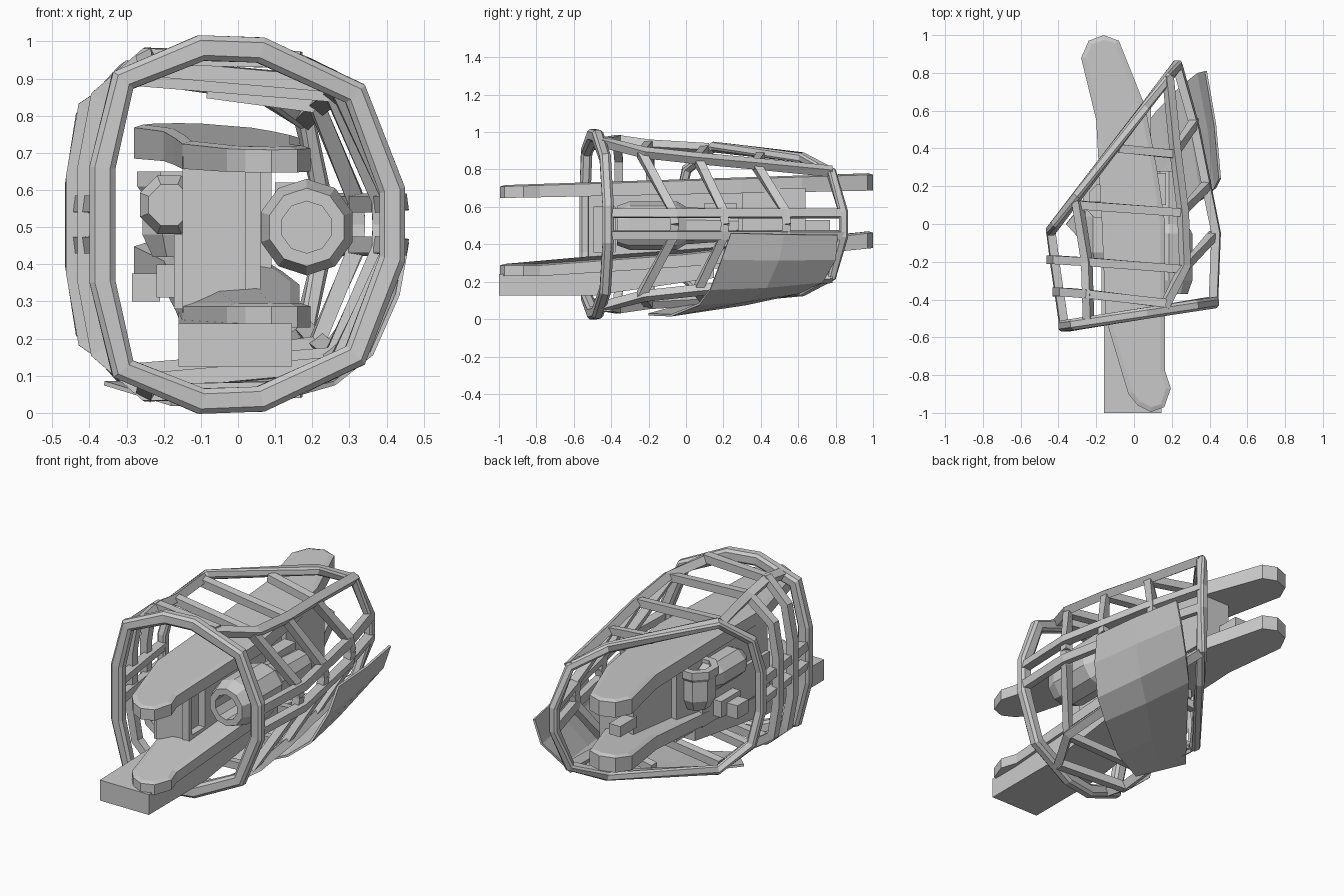
import bpy, bmesh, math
from mathutils import Vector

if "Cube" in bpy.data.objects:
    bpy.data.objects.remove(bpy.data.objects["Cube"])

ZC = 0.507  # mirror height of the cage


def make(name, verts, faces):
    me = bpy.data.meshes.new(name)
    bm = bmesh.new()
    vs = [bm.verts.new(v) for v in verts]
    for f in faces:
        bm.faces.new([vs[i] for i in f])
    bmesh.ops.recalc_face_normals(bm, faces=bm.faces)
    bm.to_mesh(me)
    bm.free()
    ob = bpy.data.objects.new(name, me)
    bpy.context.collection.objects.link(ob)
    return ob


def flip(pts):
    return [(x, y, 2 * ZC - z) for x, y, z in pts]


def bar(name, pts, w=0.045, d=0.045, closed=False):
    """Square bar along a path; d is its depth towards the cage axis."""
    P = [Vector(p) for p in pts]
    n = len(P)
    verts = []
    for i, p in enumerate(P):
        a = P[(i - 1) % n] if closed or i else p
        b = P[(i + 1) % n] if closed or i < n - 1 else p
        t = (b - a).normalized()
        o = p - Vector((0.0, p.y, ZC))
        o = (o - t * o.dot(t)).normalized()
        s = t.cross(o)
        verts += [p + o * d * u / 2 + s * w * v / 2 for u, v in ((1, 1), (1, -1), (-1, -1), (-1, 1))]
    faces = []
    for i in range(n if closed else n - 1):
        j = (i + 1) % n
        faces += [(i*4+k, i*4+(k+1) % 4, j*4+(k+1) % 4, j*4+k) for k in range(4)]
    if not closed:
        faces += [(3, 2, 1, 0), tuple(range(n*4-4, n*4))]
    return make(name, verts, faces)


def chamfer(ob, width):
    m = ob.modifiers.new("chamfer", 'BEVEL')
    m.width = width
    m.segments = 1
    m.limit_method = 'ANGLE'
    m.angle_limit = math.radians(60)


def box(name, x0, x1, y0, y1, z0, z1):
    v = [(x, y, z) for z in (z0, z1) for x, y in ((x0, y0), (x1, y0), (x1, y1), (x0, y1))]
    f = [(3, 2, 1, 0), (4, 5, 6, 7)] + [(i, (i+1) % 4, (i+1) % 4 + 4, i + 4) for i in range(4)]
    return make(name, v, f)


def turned(name, centre, axis, profile, sides=8):
    """Closed lathe: profile is (radius, height) along the given axis."""
    verts, n = [], len(profile)
    c = Vector(centre)
    for r, h in profile:
        for k in range(sides):
            a = math.tau * (k + 0.5) / sides
            u, v = r * math.cos(a), r * math.sin(a)
            verts.append(c + Vector((u, h, v) if axis == 'Y' else (u, v, h)))
    faces = [tuple(range(sides)), tuple(range((n-1)*sides, n*sides))]
    for i in range(n - 1):
        for k in range(sides):
            m = (k + 1) % sides
            faces.append((i*sides+k, i*sides+m, (i+1)*sides+m, (i+1)*sides+k))
    return make(name, verts, faces)


# Front ring, tilted in plan
half = [(-0.365, 0.66), (-0.31, 0.895), (-0.1, 0.982), (0.06, 0.977), (0.315, 0.86), (0.415, 0.6)]
ring = [(x, -0.482 + 0.159 * x, z) for x, z in half]
chamfer(bar("front_ring", ring + flip(ring)[::-1], 0.06, 0.07, True), 0.014)

# Slanted back ring
half = [(-0.44, 0.62), (-0.41, 0.8), (-0.3, 0.92), (0.06, 0.865), (0.18, 0.785), (0.23, 0.57)]
ring = [(x, 0.855 - (0.24 - x) * 1.31, z) for x, z in half]
chamfer(bar("back_ring", ring + flip(ring)[::-1], 0.05, 0.05, True), 0.01)

# Rails and hoops, each repeated below the middle height
paths = {
    "right_rail": [(0.23, 0.84, 0.565), (0.325, 0.5, 0.565), (0.435, -0.05, 0.565), (0.42, -0.42, 0.565)],
    "left_rail": [(-0.44, -0.04, 0.56), (-0.42, -0.2, 0.56), (-0.37, -0.54, 0.56)],
    "upper_left_rail": [(-0.3, 0.12, 0.91), (-0.25, -0.2, 0.93), (-0.245, -0.37, 0.955), (-0.24, -0.52, 0.93)],
    "upper_right_rail": [(0.18, 0.78, 0.79), (0.22, 0.38, 0.83), (0.26, 0.06, 0.86),
                         (0.27, -0.22, 0.89), (0.16, -0.44, 0.945)],
    "first_hoop": [(-0.41, -0.36, ZC), (-0.41, -0.36, 0.66), (-0.375, -0.36, 0.85),
                   (-0.25, -0.37, 0.96), (0.17, -0.42, 0.95)],
    "second_hoop": [(-0.44, -0.19, ZC), (-0.44, -0.19, 0.64), (-0.41, -0.19, 0.82), (-0.25, -0.2, 0.93),
                    (0.26, -0.24, 0.885), (0.41, -0.07, 0.58), (0.42, -0.06, ZC)],
    "third_hoop": [(-0.29, 0.1, 0.905), (0.25, 0.06, 0.86), (0.38, 0.2, 0.58), (0.385, 0.21, ZC)],
    "fourth_hoop": [(-0.08, 0.4, 0.87), (0.21, 0.37, 0.83), (0.315, 0.53, 0.58), (0.32, 0.54, ZC)],
}
for name, pts in paths.items():
    bar(name, pts)
    bar(name + "_lower", flip(pts))

# Curved shield over the lower right
back = [(0.38, 0.81, 0.45), (0.34, 0.8, 0.32), (0.25, 0.73, 0.2), (0.12, 0.6, 0.14), (-0.1, 0.32, 0.08), (-0.36, 0.0, 0.08)]
front = [(0.455, 0.24, 0.46), (0.43, 0.19, 0.32), (0.36, 0.13, 0.16), (0.26, 0.07, 0.08), (0.05, -0.08, 0.02), (-0.18, -0.2, 0.025)]
verts = []
for b, f in zip(back, front):
    b, f = Vector(b), Vector(f)
    out = ((b + f) / 2 - Vector((0, (b.y + f.y) / 2, ZC))).normalized() * 0.012
    verts += [b, b.lerp(f, 0.5) + (out if b.z > 0.1 else out * 0), f]
shield = make("shield", verts, [(i*3+k, i*3+k+1, i*3+k+4, i*3+k+3) for i in range(5) for k in range(2)])
sol = shield.modifiers.new("thickness", 'SOLIDIFY')
sol.thickness = 0.012
sol.offset = 0

# Long curved blades, chamfered on the upper edge
outline = [(-0.28, 0.88), (-0.24, 0.97), (-0.16, 1.0), (-0.08, 0.97), (0.06, 0.62), (0.12, 0.3),
           (0.165, 0.0), (0.165, -0.78), (0.195, -0.87), (0.16, -0.97), (0.09, -0.995), (0.02, -0.96),
           (-0.03, -0.9), (-0.15, -0.5), (-0.17, 0.0), (-0.2, 0.55)]


def blade(name, low, high):
    n = len(outline)
    verts = []
    for lvl in range(3):
        for i, (x, y) in enumerate(outline):
            px, py = outline[i - 1]
            qx, qy = outline[(i + 1) % n]
            t = Vector((qx - px, qy - py)).normalized()
            # outline runs clockwise, so the inward side is to the right
            ins = 0.025 if lvl == 2 else 0
            verts.append((x + t.y * ins, y - t.x * ins, (low, lambda v: high(v) - 0.008, high)[lvl](y)))
    faces = [tuple(range(n)), tuple(range(2*n, 3*n))]
    for k in range(2):
        faces += [(k*n+i, k*n+(i+1) % n, (k+1)*n+(i+1) % n, (k+1)*n+i) for i in range(n)]
    return make(name, verts, faces)


blade("upper_blade", lambda y: 0.667 + 0.02 * y, lambda y: 0.748 + 0.032 * y)
rise = lambda y: max(0, y + 0.5) / 1.5
blade("lower_blade", lambda y: 0.23 + 0.15 * rise(y), lambda y: 0.295 + 0.175 * rise(y))

# Block beneath the lower blade, rising towards the back
side = [(-1.0, 0.125), (-0.5, 0.125), (0.15, 0.22), (0.15, 0.31), (-0.5, 0.25), (-1.0, 0.24)]
make("under_block", [(x, y, z) for x in (-0.16, 0.145) for y, z in side],
     [tuple(range(6)), tuple(range(6, 12))] + [(i, (i+1) % 6, (i+1) % 6 + 6, i + 6) for i in range(6)])

# Core between the blades, with a window near the front
box("core", -0.15, 0.06, -0.38, 0.3, 0.27, 0.69)
box("core_front_web", -0.15, 0.02, -0.51, -0.38, 0.27, 0.69)
box("window_post", 0.02, 0.06, -0.52, -0.495, 0.27, 0.69)
box("window_sill", 0.02, 0.06, -0.5, -0.38, 0.27, 0.36)
box("window_head", 0.02, 0.06, -0.5, -0.38, 0.6, 0.69)
box("core_tail", -0.12, 0.09, 0.3, 0.64, 0.36, 0.7)
box("tail_link", -0.13, -0.06, 0.62, 0.77, 0.47, 0.53)
box("side_panel", -0.172, -0.148, -0.5, 0.1, 0.28, 0.48)

# Hollow tube on the right side
turned("side_tube", (0.185, 0, 0.5), 'Y',
       [(0.07, -0.2), (0.07, -0.37), (0.105, -0.37), (0.13, -0.3), (0.13, -0.05), (0.1, 0.0), (0.08, 0.28)], 10)
box("tube_bracket", 0.1, 0.17, 0.1, 0.27, 0.42, 0.62)

# Upright cup and fittings on the left side
turned("cup", (-0.165, 0.14, 0), 'Z',
       [(0.075, 0.58), (0.075, 0.65), (0.115, 0.65), (0.115, 0.61), (0.1, 0.59), (0.1, 0.48), (0.07, 0.42)], 8)
turned("left_barrel", (-0.185, 0, 0.56), 'Y', [(0.06, -0.2), (0.085, -0.15), (0.085, 0.04), (0.06, 0.12)], 8)
box("left_foot", -0.285, -0.21, -0.15, -0.05, 0.30, 0.375)
box("left_foot_arm", -0.22, -0.14, -0.17, 0.0, 0.31, 0.4)
